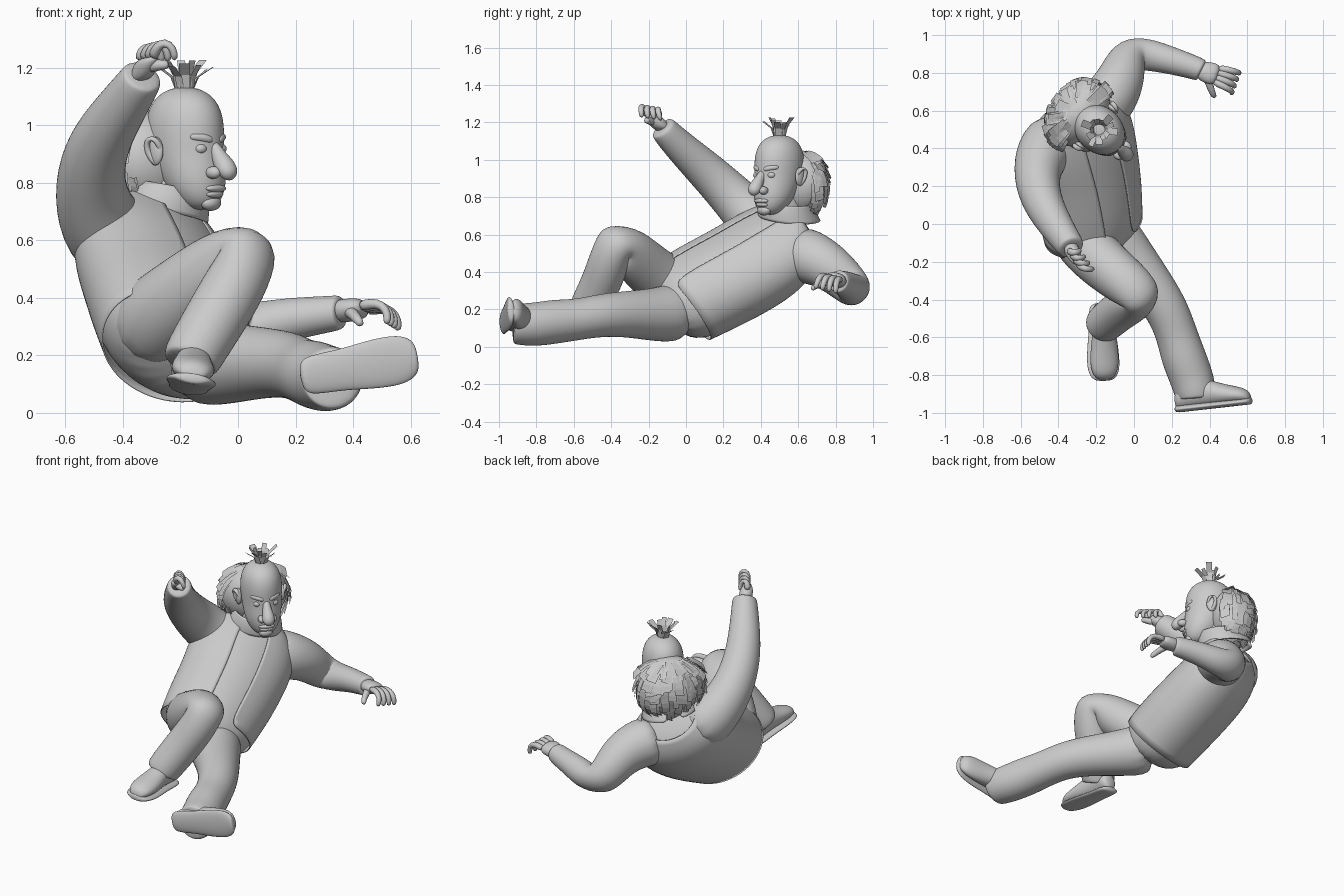
import bpy, bmesh, math, random
from mathutils import Vector, Matrix

random.seed(4)
if "Cube" in bpy.data.objects:
    bpy.data.objects.remove(bpy.data.objects["Cube"], do_unlink=True)

GREY = (0.6, 0.6, 0.6, 1)
clay = bpy.data.materials.new("clay_grey")
clay.use_nodes = True
clay.diffuse_color = GREY
clay.node_tree.nodes["Principled BSDF"].inputs["Base Color"].default_value = GREY


def finish(name, bm, smooth=True, levels=0, frame=None):
    if frame:
        bm.transform(frame)
    if smooth:
        bmesh.ops.recalc_face_normals(bm, faces=bm.faces)
    mesh = bpy.data.meshes.new(name)
    bm.to_mesh(mesh)
    bm.free()
    mesh.materials.append(clay)
    for p in mesh.polygons:
        p.use_smooth = smooth
    ob = bpy.data.objects.new(name, mesh)
    bpy.context.collection.objects.link(ob)
    if levels:
        ob.modifiers.new("round", 'SUBSURF').levels = levels
        ob.modifiers["round"].render_levels = levels
    return ob


def loft(name, rings, sides=16, gap=0.0, caps=True, levels=2, frame=None):
    """Skin rings given as (centre, half-axis u, half-axis v); gap opens the side at +v."""
    bm = bmesh.new()
    loops = []
    for c, u, v in rings:
        loop = []
        for i in range(sides):
            a = gap + (math.tau - 2 * gap) * i / (sides - (1 if gap else 0))
            loop.append(bm.verts.new(Vector(c) + u * math.sin(a) + v * math.cos(a)))
        loops.append(loop)
    for a, b in zip(loops, loops[1:]):
        for i in range(sides - 1 if gap else sides):
            j = (i + 1) % sides
            bm.faces.new((a[i], a[j], b[j], b[i]))
    if caps:
        bm.faces.new(loops[0])
        bm.faces.new(loops[-1])
    return finish(name, bm, True, levels, frame)


def tube(name, pts, sides=12, levels=2, frame=None):
    """Round limb through points (x, y, z, radius)."""
    ps = [Vector(p[:3]) for p in pts]
    u, rings = None, []
    for i, p in enumerate(ps):
        t = (ps[min(i + 1, len(ps) - 1)] - ps[max(i - 1, 0)]).normalized()
        if u is None:
            u = t.orthogonal()
        u = (u - t * u.dot(t)).normalized()
        rings.append((p, u * pts[i][3], t.cross(u) * pts[i][3]))
    return loft(name, rings, sides, 0, True, levels, frame)


def ball(name, centre, radii, frame=None):
    bm = bmesh.new()
    bmesh.ops.create_uvsphere(bm, u_segments=20, v_segments=12, radius=1)
    bm.transform(Matrix.Translation(centre) @ Matrix.Diagonal((*radii, 1)))
    return finish(name, bm, True, 0, frame)


def basis(x, y, z, origin):
    m = Matrix((x, y, z)).transposed().to_4x4()
    m.translation = origin
    return m


# Torso: leaning back, rolled toward the right side and twisted from hips to shoulders
axis = Vector((-.15, .8, .58)).normalized()
hip_side, shoulder_side = Vector((.7, .38, -.5)), Vector((.82, .4, -.4))
body = [((-.16, -.11, .165), .18, .14), ((-.215, -.025, .24), .28, .225),
        ((-.235, .13, .325), .3, .232), ((-.26, .305, .415), .305, .23),
        ((-.29, .45, .51), .315, .218), ((-.305, .56, .595), .28, .18),
        ((-.29, .6, .67), .165, .13)]


def torso_rings(grow, start):
    rings = []
    for i, (c, w, d) in enumerate(body):
        s = hip_side.lerp(shoulder_side, i / (len(body) - 1))
        s = (s - axis * s.dot(axis)).normalized()
        rings.append((c, s * (w + grow), s.cross(axis) * (d + grow)))
    return rings[start:]


loft("shirt_and_seat", torso_rings(0, 0), 20)
coat = loft("open_coat", torso_rings(.008, 1), 24, .3, False)
coat.modifiers.new("cloth", 'SOLIDIFY').thickness = .006

# Neck and collar
tube("neck", [(-.29, .57, .64, .11), (-.25, .54, .74, .1), (-.2, .51, .86, .09)])
lean = Vector((.2, .1, .95)).normalized()
cu = Vector((.7, .7, -.2))
cv = lean.cross(cu)
collar = loft("collar", [((-.27, .55, .69), cu * .17, cv * .17),
                         ((-.25, .54, .74), cu * .155, cv * .155),
                         ((-.24, .54, .78), cu * .14, cv * .14)], 20, .25, False)
collar.modifiers.new("cloth", 'SOLIDIFY').thickness = .01

# Sleeves
tube("right_sleeve", [(-.38, .48, .55, .17), (-.49, .385, .66, .152), (-.52, .25, .8, .127),
                      (-.49, .12, .93, .112), (-.42, 0, 1.04, .095), (-.35, -.1, 1.14, .08),
                      (-.335, -.12, 1.165, .075), (-.33, -.13, 1.175, .066)])
tube("left_sleeve", [(-.22, .57, .51, .16), (-.11, .68, .475, .15), (-.06, .79, .415, .128),
                     (-.025, .9, .305, .108), (.07, .9, .3, .09), (.2, .865, .33, .075),
                     (.33, .825, .345, .065), (.35, .815, .35, .062), (.36, .81, .35, .055)])

# Trousers
tube("left_trouser", [(-.16, -.02, .19, .17), (-.06, -.14, .17, .15), (.07, -.3, .175, .128),
                      (.175, -.45, .17, .118), (.225, -.58, .145, .112), (.26, -.7, .135, .122),
                      (.3, -.8, .12, .12), (.32, -.87, .12, .116),
                      (.33, -.915, .12, .11), (.33, -.925, .12, .1)], 14)
tube("right_trouser", [(-.32, .02, .27, .165), (-.27, -.11, .34, .155), (-.15, -.225, .435, .142),
                       (-.02, -.325, .535, .13), (.045, -.38, .57, .115),
                       (.01, -.405, .48, .112), (-.06, -.445, .36, .112),
                       (-.12, -.495, .26, .108), (-.155, -.525, .2, .105),
                       (-.165, -.535, .18, .1), (-.168, -.54, .17, .09)], 14)


# Shoes: built heel to toe along local y, sole facing local -z
def shoe(name, heel, forward, up):
    y = Vector(forward).normalized()
    x = y.cross(Vector(up)).normalized()
    frame = basis(x, y, x.cross(y), heel)
    last = [(0, .04, .04), (.04, .06, .075), (.14, .06, .085), (.24, .075, .06),
            (.34, .08, .045), (.39, .06, .035), (.41, .03, .02)]
    X, Z = Vector((1, 0, 0)), Vector((0, 0, 1))
    loft(name + "_upper", [((0, d, h), X * w, Z * h) for d, w, h in last], 14, frame=frame)
    loft(name + "_sole", [((0, d * 1.02 - .004, .005), X * (w + .012), Z * .02)
                          for d, w, h in last], 14, frame=frame)


shoe("left_shoe", (.22, -.985, .125), (.4, .045, .07), (.05, 1, .05))
shoe("right_shoe", (-.175, -.42, .075), (.015, -.4, .04), (.15, .05, 1))


# Hands: palm, four fingers and a thumb
def hand(name, wrist, palm, knuckles, across, bends, thumb):
    w, p, k, across = Vector(wrist), Vector(palm), Vector(knuckles), Vector(across)
    mid = (w + k) / 2
    u = across.normalized()
    v = (k - w).cross(u).normalized()
    loft(name + "_palm", [(w, u * .045, v * .042), (mid, u * .062, v * .042),
                          (k, u * .062, v * .034)], 12)
    for i in range(4):
        off = across * (i - 1.5)
        path = [k + off * .8 - (k - mid) * .3] + [k + off * (1 + .1 * n) + Vector(b)
                                                 for n, b in enumerate(bends)]
        tube(f"{name}_finger_{i + 1}", [(*q, .022 - .002 * n) for n, q in enumerate(path)], 8, 1)
    tube(name + "_thumb", [(*(p + Vector(t)), .026 - .004 * n) for n, t in enumerate(thumb)], 8, 1)


hand("left_hand", (.33, .82, .35), (.38, .79, .355), (.45, .785, .365), (.01, .028, -.006),
     [(.03, -.01, .008), (.07, -.025, 0), (.09, -.035, -.035), (.085, -.04, -.07)],
     [(0, 0, 0), (.02, -.05, -.01), (.035, -.1, -.03), (.05, -.12, -.05)])
hand("right_hand", (-.335, -.12, 1.15), (-.3, -.17, 1.2), (-.315, -.18, 1.24), (.018, -.026, .004),
     [(.005, -.01, .025), (.03, -.015, .045), (.06, -.015, .02), (.06, -.005, -.025)],
     [(-.01, 0, 0), (.02, -.03, .01), (.045, -.04, .01), (.06, -.04, .01)])

# Head frame: local -y is the face, local x its left
f = Vector((.74, -.67, 0)).normalized()
up = Vector((0, 0, 1))
H = basis(up.cross(f), -f, up, (-.185, .5, .93))
skull = [(-.225, -.075, .033, .035), (-.2, -.07, .07, .075), (-.15, -.052, .1, .108),
         (-.09, -.033, .113, .128), (-.02, -.005, .12, .145), (.06, 0, .125, .152),
         (.13, 0, .114, .138), (.18, 0, .081, .098), (.203, 0, .03, .035)]
loft("head", [((0, y, z), Vector((w, 0, 0)), Vector((0, -d, 0))) for z, y, w, d in skull],
     20, frame=H)
tube("nose", [(0, -.13, .01, .02), (0, -.158, -.035, .026), (0, -.19, -.075, .04),
              (0, -.208, -.1, .036), (0, -.195, -.12, .02)], frame=H)
ball("upper_lip", (0, -.146, -.15), (.048, .02, .014), H)
ball("lower_lip", (0, -.138, -.17), (.042, .02, .014), H)
ball("chin", (0, -.122, -.2), (.042, .03, .028), H)
for s, label in ((1, "left"), (-1, "right")):
    ball(label + "_nostril", (s * .034, -.165, -.095), (.022, .03, .022), H)
    ball(label + "_eye", (s * .05, -.12, -.012), (.024, .022, .019), H)
    tube(label + "_brow", [(s * .012, -.142, .015, .014), (s * .045, -.13, .028, .018),
                           (s * .088, -.098, .03, .013)], 10, frame=H)
    tube(label + "_eye_bag", [(s * .025, -.125, -.035, .009), (s * .05, -.122, -.042, .01),
                              (s * .078, -.104, -.032, .008)], 8, frame=H)
    ball(label + "_ear", (s * .13, .02, -.02), (.016, .034, .05), H)
    tube(label + "_ear_rim", [(s * .122, -.005, -.03, .01), (s * .146, 0, .025, .014),
                              (s * .154, .04, .025, .014), (s * .146, .045, -.025, .013),
                              (s * .128, .015, -.07, .013)], 8, frame=H)

# Hair: a rounded mass behind the head, covered with flat locks
centre, radii = Vector((-.01, .135, -.055)), Vector((.195, .14, .18))
ball("hair_mass", centre, radii, H)


def lock(bm, path, across):
    rows = [[bm.verts.new(p - across), bm.verts.new(p + across)] for p in path]
    for a, b in zip(rows, rows[1:]):
        bm.faces.new((a[0], a[1], b[1], b[0]))


bm = bmesh.new()
for i in range(170):
    lon = random.uniform(-.35, math.pi + .35)
    lat = random.uniform(-.7, 1.2)
    lift = random.uniform(.01, .06)
    path = []
    for n in range(4):
        e = lat - n * .18
        d = Vector((math.cos(lon) * math.cos(e), math.sin(lon) * math.cos(e), math.sin(e)))
        path.append(centre + d * radii * (1.01 + lift * n))
    tilt = random.uniform(-.4, .4)
    lock(bm, path, Vector((-math.sin(lon), math.cos(lon), tilt)) * random.uniform(.016, .03))
finish("hair_locks", bm, False, frame=H)

# Tuft of flat strands on the crown
bm = bmesh.new()
for i in range(13):
    a = i * math.tau / 13 * 3
    out = Vector((math.cos(a), math.sin(a), 0))
    r = random.uniform(.02, .08)
    tall = random.uniform(.07, .12)
    root = Vector((0, 0, .185)) + out * .025
    lock(bm, [root, root + out * r * .3 + up * tall * .6, root + out * r + up * tall],
         out.cross(up) * random.uniform(.012, .022))
finish("crown_tuft", bm, False, frame=H)
